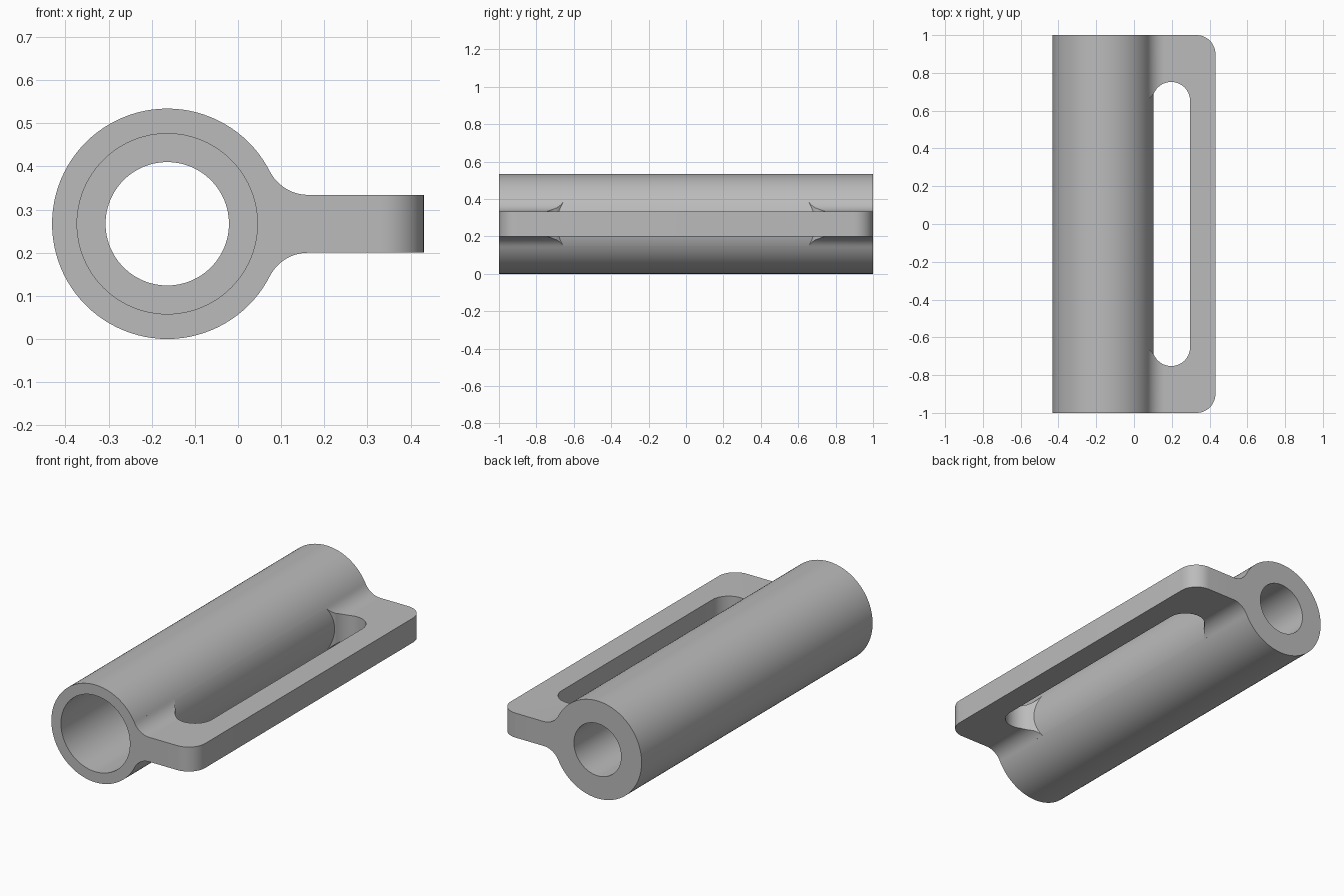
import bpy
import bmesh
from math import sin, cos, pi, radians, sqrt, atan2
from mathutils import Vector

if "Cube" in bpy.data.objects:
    bpy.data.objects.remove(bpy.data.objects["Cube"], do_unlink=True)

TUBE_X, TUBE_Z, TUBE_R = -0.164, 0.267, 0.267
EDGE_X, HALF_T, FILLET = 0.431, 0.067, 0.1
LENGTH = 2.0

grey = bpy.data.materials.new("plain grey")
grey.use_nodes = True
grey.diffuse_color = (0.5, 0.5, 0.5, 1)
grey.node_tree.nodes["Principled BSDF"].inputs["Base Color"].default_value = (0.5, 0.5, 0.5, 1)


def prism(name, points, direction, round_x=None):
    """Extrude a closed outline; optionally round the vertical edges at one x."""
    bm = bmesh.new()
    face = bm.faces.new([bm.verts.new(p) for p in points])
    moved = bmesh.ops.extrude_face_region(bm, geom=[face])["geom"]
    bmesh.ops.translate(bm, vec=Vector(direction),
                        verts=[g for g in moved if isinstance(g, bmesh.types.BMVert)])
    if round_x is not None:
        corners = [e for e in bm.edges
                   if all(abs(v.co.x - round_x) < 1e-4 for v in e.verts)
                   and abs(e.verts[0].co.y - e.verts[1].co.y) < 1e-4]
        bmesh.ops.bevel(bm, geom=corners, offset=0.1, segments=12,
                        profile=0.5, affect='EDGES')
    bmesh.ops.recalc_face_normals(bm, faces=bm.faces)
    mesh = bpy.data.meshes.new(name)
    bm.to_mesh(mesh)
    bm.free()
    mesh.materials.append(grey)
    obj = bpy.data.objects.new(name, mesh)
    bpy.context.collection.objects.link(obj)
    return obj


def cylinder(name, radius, y0, y1, sides=96):
    ring = [(TUBE_X + radius * cos(2 * pi * i / sides), y0,
             TUBE_Z + radius * sin(2 * pi * i / sides)) for i in range(sides)]
    return prism(name, ring, (0, y1 - y0, 0))


def combine(target, tool, operation):
    mod = target.modifiers.new(operation, 'BOOLEAN')
    mod.operation, mod.object, mod.solver = operation, tool, 'EXACT'
    bpy.context.view_layer.objects.active = target
    bpy.ops.object.modifier_apply(modifier=mod.name)
    bpy.data.objects.remove(tool, do_unlink=True)


# Side plate with fillets that run tangent into the tube
rise = HALF_T + FILLET
reach = sqrt((TUBE_R + FILLET) ** 2 - rise ** 2)
tangent = atan2(rise, reach)
upper = []
for i in range(13):
    a = -pi / 2 - (pi / 2 - tangent) * i / 12
    upper.append((TUBE_X + reach + FILLET * cos(a), rise + FILLET * sin(a)))
half = [(EDGE_X, HALF_T)] + upper
section = half + [(TUBE_X, 0)] + [(x, -z) for x, z in reversed(half)]
plate = prism("slotted_plate", [(x, -LENGTH / 2, TUBE_Z + z) for x, z in section],
              (0, LENGTH, 0), round_x=EDGE_X)

# Long slot: round ends that flare out against the tube
SLOT_X, SLOT_R, SLOT_Y = 0.197, 0.1, 0.652
end = [(SLOT_X + SLOT_R * cos(radians(a)), SLOT_Y + SLOT_R * sin(radians(a)))
       for a in range(0, 157, 6)]
end += [(0.075, 0.655), (0.03, 0.61)]
outline = end + [(x, -y) for x, y in reversed(end)]
slot = prism("slot_cutter", [(x, y, 0) for x, y in outline], (0, 0, 0.6))
combine(plate, slot, 'DIFFERENCE')

# Tube, joined to the plate, then bored wide at the front and narrow at the back
body = cylinder("slotted_sleeve", TUBE_R, -LENGTH / 2, LENGTH / 2)
combine(body, plate, 'UNION')
combine(body, cylinder("narrow_bore", 0.143, -1.1, 1.1), 'DIFFERENCE')
combine(body, cylinder("wide_bore", 0.209, -1.1, 0.5), 'DIFFERENCE')

# Smooth curved walls, crisp edges
bpy.ops.object.select_all(action='DESELECT')
body.select_set(True)
bpy.context.view_layer.objects.active = body
bpy.ops.object.shade_smooth_by_angle(angle=radians(25))
